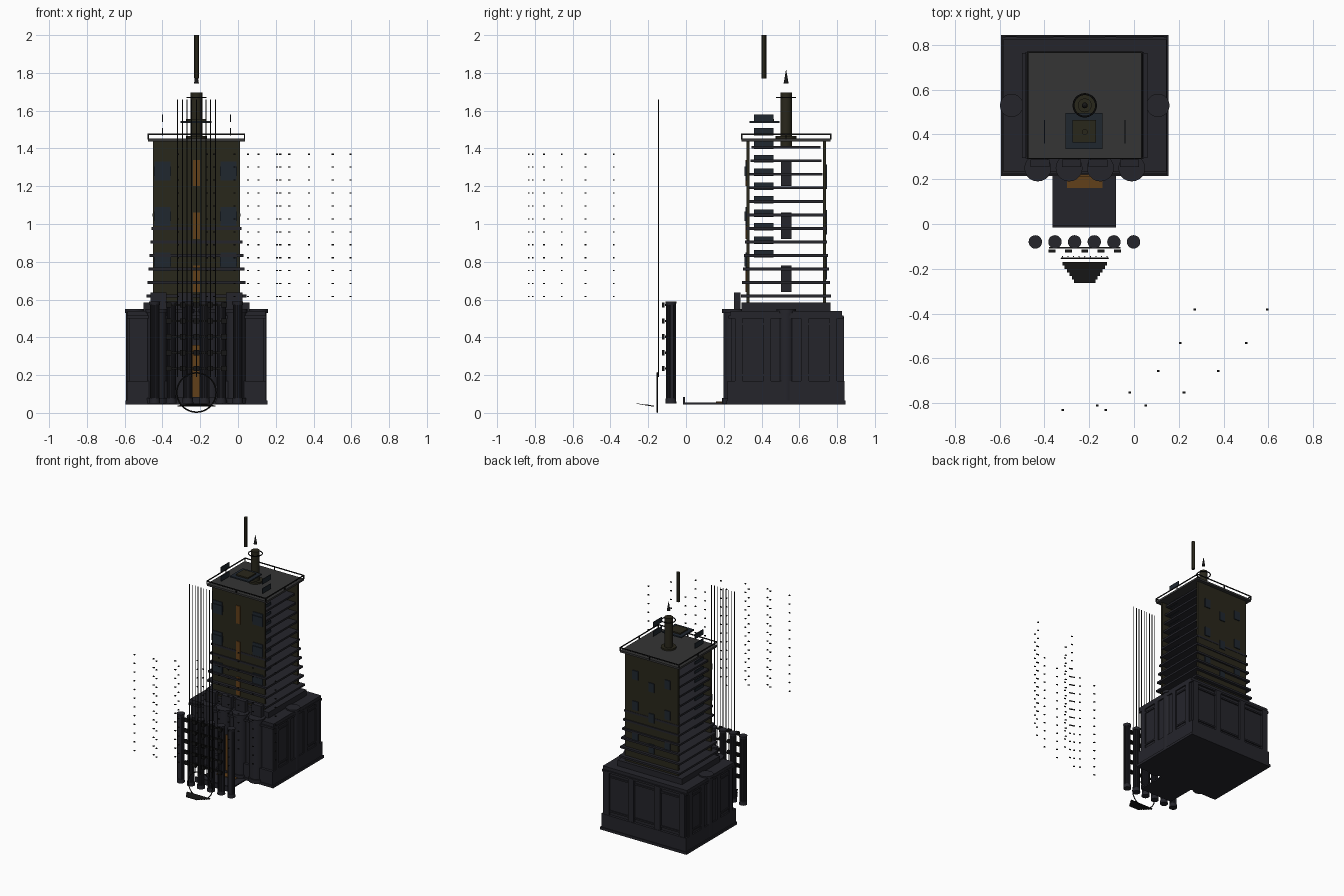
import bpy, bmesh, math
from mathutils import Matrix

if "Cube" in bpy.data.objects:
    bpy.data.objects.remove(bpy.data.objects["Cube"])

CX, CY = -0.22, 0.53  # tower axis


def mat(name, c):
    m = bpy.data.materials.new(name)
    m.diffuse_color = (*c, 1)
    m.use_nodes = True
    m.node_tree.nodes["Principled BSDF"].inputs["Base Color"].default_value = m.diffuse_color
    return m


STONE = mat("dark_stone", (0.018, 0.018, 0.024))
WALL = mat("olive_wall", (0.022, 0.02, 0.011))
ROOF = mat("roof_grey", (0.035, 0.035, 0.035))
GLASS = mat("blue_glass", (0.014, 0.02, 0.028))
AMBER = mat("amber", (0.12, 0.05, 0.01))
METAL = mat("dark_metal", (0.008, 0.008, 0.008))


def finish(bm, name, m, smooth=False):
    me = bpy.data.meshes.new(name)
    bm.to_mesh(me)
    bm.free()
    ob = bpy.data.objects.new(name, me)
    bpy.context.collection.objects.link(ob)
    me.materials.append(m)
    if smooth:
        bpy.ops.object.select_all(action='DESELECT')
        bpy.context.view_layer.objects.active = ob
        ob.select_set(True)
        bpy.ops.object.shade_smooth_by_angle()
    return ob


# boxes: list of (x0, x1, y0, y1, z0, z1) merged in one object
def boxes(name, m, items):
    bm = bmesh.new()
    for x0, x1, y0, y1, z0, z1 in items:
        M = Matrix.Translation(((x0 + x1) / 2, (y0 + y1) / 2, (z0 + z1) / 2)) @ Matrix.Diagonal((x1 - x0, y1 - y0, z1 - z0, 1))
        bmesh.ops.create_cube(bm, size=1, matrix=M)
    return finish(bm, name, m)


def mid(x, y, z, w, d, h):
    return (x - w / 2, x + w / 2, y - d / 2, y + d / 2, z - h / 2, z + h / 2)


# cyls: list of (x, y, z0, z1, bottom radius, top radius)
def cyls(name, m, items, seg=20):
    bm = bmesh.new()
    for x, y, z0, z1, r1, r2 in items:
        bmesh.ops.create_cone(bm, cap_ends=True, segments=seg, radius1=r1, radius2=r2, depth=z1 - z0,
                              matrix=Matrix.Translation((x, y, (z0 + z1) / 2)))
    return finish(bm, name, m, True)


def ring(name, loc, R, r, rot=(0, 0, 0)):
    bpy.ops.mesh.primitive_torus_add(location=loc, rotation=rot, major_radius=R, minor_radius=r,
                                     major_segments=40, minor_segments=6)
    ob = bpy.context.object
    ob.name = name
    ob.data.materials.append(METAL)


def centred(w, d, z0, z1):
    return (CX - w / 2, CX + w / 2, CY - d / 2, CY + d / 2, z0, z1)


# podium with plinth, stepped walls, cornice and terrace
boxes("podium", STONE, [centred(.75, .63, .045, .065), centred(.735, .62, .065, .17), centred(.715, .58, .17, .50),
                        centred(.735, .61, .50, .515), centred(.73, .59, .515, .54), centred(.56, .47, .54, .585)])

# wall pilasters and recessed panel frames on the podium
pil, frames = [], []
for s in (-1, 1):
    for x in (-.33, -.115, .115, .33):
        pil.append(mid(CX + x, CY + .297, .33, .05, .02, .36))
    for y in (-.25, -.1, .1, .25):
        pil.append(mid(CX + s * .36, CY + y, .33, .015, .04, .36))
    for y in (-.175, .175):
        for z in (.2, .47):
            frames.append(mid(CX + s * .36, CY + y, z, .01, .11, .012))
for x in (-.22, 0, .22):
    for z in (.2, .47):
        frames.append(mid(CX + x, CY + .293, z, .17, .012, .012))
boxes("podium_pilasters", STONE, pil)
boxes("podium_panel_frames", STONE, frames)

# round buttresses: two on the sides, four on the front
cyls("side_turrets", STONE, [c for s in (-1, 1) for c in (
    (CX + s * .327, CY, .05, .535, .045, .045), (CX + s * .327, CY, .53, .55, .052, .052))])
xs = (-.43, -.29, -.15, -.01)
cyls("front_turrets", STONE, [c for x in xs for c in (
    (x, .25, .05, .535, .052, .052), (x, .25, .53, .55, .06, .06), (x, .25, .05, .08, .06, .06))])
boxes("turret_crowns", STONE, [mid(x + .01 * (1 if x < CX else -1), .272, .59, .085, .034, .095) for x in xs])

# entrance terrace and amber doorway
boxes("entrance_platform", STONE, [(-.365, -.08, -.015, .23, .045, .055), (-.365, -.08, -.015, -.005, .055, .085)])
boxes("entrance_door", AMBER, [(-.30, -.14, .16, .225, .05, .06), (-.26, -.18, .212, .222, .06, .36)])

# tower: solid front and back walls, open sides
boxes("tower_walls", WALL, [(-.45, .01, .32, .335, .58, 1.44), (-.45, .01, .725, .74, .58, 1.44)])
floors = []
for i in range(12):
    t = i / 11
    floors.append(centred(.53 - .12 * t, .475 - .11 * t, .612 + .0715 * i, .627 + .0715 * i))
boxes("floor_slabs", STONE, floors)

# windows on front and back walls
fw, bw = [], []
for z in (.8, 1.04, 1.28):
    for x in (-.4, -.05):
        fw.append(mid(x, .32, z, .085, .012, .1))
        fw.append(mid(x, .316, z, .09, .015, .05))
    for k, x in enumerate((-.36, -.22, -.08)):
        bw.append(mid(x, .742, z - .06 * (k % 2), .05, .01, .07))
boxes("front_windows", GLASS, fw)
boxes("back_windows", GLASS, bw)
boxes("amber_strips", AMBER, [mid(CX, .319, z, .036, .01, .14) for z in (.71, .99, 1.27)])
boxes("inner_core_blocks", STONE, [mid(CX, CY, z, .05, .056, .14) for z in (.71, .99, 1.27)])

# thin side panels stacked up the tower
boxes("side_panels", GLASS, [mid(x, .412, .842 + .0718 * i, .005, .105, .04) for x in (-.4, -.04) for i in range(11)])

# roof slab and railing
boxes("roof_slab", ROOF, [centred(.515, .47, 1.437, 1.452)])
rail = []
for s in (-1, 1):
    rail.append(mid(CX + s * .255, CY, 1.475, .006, .48, .007))
    rail.append(mid(CX, CY + s * .237, 1.475, .515, .006, .007))
    for k in (-1, 0, 1):
        rail.append(mid(CX + s * .255, CY + k * .235, 1.462, .006, .006, .027))
        rail.append(mid(CX + k * .255, CY + s * .237, 1.462, .006, .006, .027))
boxes("roof_railing", METAL, rail)

# chimney, its collar ring, floating tip, pad and mast
cyls("chimney", WALL, [(CX, CY, 1.41, 1.695, .031, .031), (CX, CY, 1.452, 1.465, .055, .055)])
ring("chimney_ring", (CX, CY, 1.67), .05, .004)
cyls("spire_tip", METAL, [(CX, CY, 1.745, 1.82, .013, 0)], 12)
boxes("roof_pad_frame", GLASS, [(-.305, -.14, .335, .495, 1.535, 1.545)])
boxes("roof_pad", WALL, [(-.275, -.17, .365, .465, 1.545, 1.555)])
cyls("mast", WALL, [(CX, .412, 1.77, 2.0, .013, .013)], 12)

# detached colonnade of fluted columns
cols, flutes = [], []
for i in range(6):
    x, y = -.441 + .0878 * i, -.08
    cols += [(x, y, .055, .58, .021, .021), (x, y, .05, .08, .029, .027), (x, y, .57, .59, .027, .03)]
    for k in range(12):
        a = k * math.tau / 12
        flutes.append((x + .022 * math.cos(a), y + .022 * math.sin(a), .08, .57, .004, .004))
cyls("columns", STONE, cols)
cyls("column_flutes", STONE, flutes, 6)

# lattice blocks and crossbars in front of the columns
boxes("lattice_blocks", METAL, [mid(-.366 + .073 * i, -.12, .235 + .084 * j, .03, .014, .028)
                                for i in range(5) for j in range(5)])
boxes("lattice_bars", METAL, [mid(CX, -.106, .235 + .084 * j, .32, .008, .012) for j in range(5)])

# tall thin rods, lower ring and stepped apron
cyls("thin_rods", METAL, [(-.32 + .025 * i, -.146, .19, 1.66, .003, .003) for i in range(9)], 6)
ring("lower_ring", (CX, -.153, .108), .104, .004, (math.pi / 2, 0, 0))
boxes("stepped_apron", METAL, [mid(CX, -.177 - .0155 * i, .037 + .0022 * i, .2 - .021 * i, .0165, .004) for i in range(6)])

# two curved arrays of small detached fins
fins = []
pts = [(.595, -.383), (.502, -.532), (.376, -.657), (.223, -.752), (.053, -.812), (-.126, -.832)]
off = [.323, .296, .268, .242, .217, .192]
for (x, y), d in zip(pts, off):
    for xx in (x, x - d):
        for i in range(12):
            fins.append(mid(xx, y, .616 + .0685 * i, .012, .009, .006))
boxes("detached_fins", METAL, fins)
